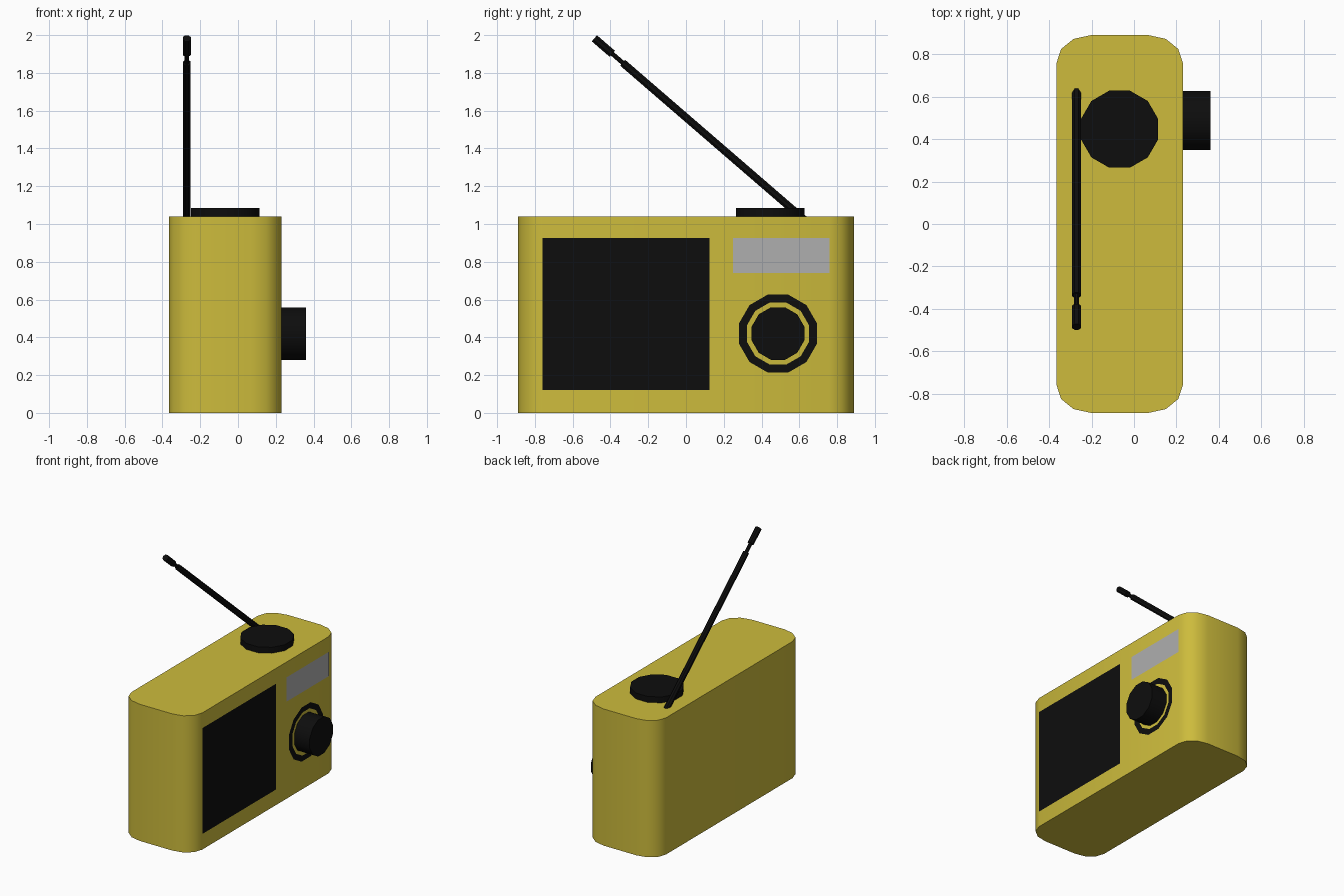
import bpy, bmesh
from math import pi, sin, cos, radians
from mathutils import Vector

if "Cube" in bpy.data.objects:
    bpy.data.objects.remove(bpy.data.objects["Cube"])


def material(name, rgb):
    m = bpy.data.materials.new(name)
    m.diffuse_color = (*rgb, 1)
    m.use_nodes = True
    m.node_tree.nodes["Principled BSDF"].inputs["Base Color"].default_value = m.diffuse_color
    return m


YELLOW = material("yellow_plastic", (0.61, 0.50, 0.045))
BLACK = material("black_plastic", (0.004, 0.004, 0.004))
SILVER = material("silver_panel", (0.43, 0.43, 0.43))


def finish(name, bm, mat, smooth=True):
    bmesh.ops.recalc_face_normals(bm, faces=bm.faces)
    mesh = bpy.data.meshes.new(name)
    bm.to_mesh(mesh)
    bm.free()
    ob = bpy.data.objects.new(name, mesh)
    bpy.context.collection.objects.link(ob)
    mesh.materials.append(mat)
    if smooth:
        bpy.ops.object.select_all(action='DESELECT')
        ob.select_set(True)
        bpy.context.view_layer.objects.active = ob
        bpy.ops.object.shade_smooth_by_angle(angle=radians(40))
    return ob


def extrude(name, outline, depth, mat):
    """Solid from a closed outline pushed along a vector."""
    bm = bmesh.new()
    face = bm.faces.new([bm.verts.new(p) for p in outline])
    new = bmesh.ops.extrude_face_region(bm, geom=[face], use_keep_orig=True)["geom"]
    bmesh.ops.translate(bm, vec=depth,
                        verts=[g for g in new if isinstance(g, bmesh.types.BMVert)])
    return finish(name, bm, mat)


def rod(name, a, b, radius, sides=8):
    """Cylinder between two points."""
    a, b = Vector(a), Vector(b)
    q = (b - a).to_track_quat('Z', 'Y')
    pts = [a + q @ Vector((radius * cos(2 * pi * (i + .5) / sides),
                           radius * sin(2 * pi * (i + .5) / sides), 0)) for i in range(sides)]
    return extrude(name, pts, b - a, BLACK)


def circle(radius, sides=12):
    return [(radius * cos(2 * pi * (i + .5) / sides),
             radius * sin(2 * pi * (i + .5) / sides)) for i in range(sides)]


def panel(name, y0, y1, z0, z1, mat):
    bm = bmesh.new()
    bm.faces.new([bm.verts.new((FRONT + 0.002, y, z))
                  for y, z in ((y0, z0), (y1, z0), (y1, z1), (y0, z1))])
    ob = finish(name, bm, mat, False)
    if ob.data.polygons[0].normal.x < 0:
        ob.data.flip_normals()


# Body with rounded vertical corners
BACK, FRONT, HALF_Y, TOP = -0.365, 0.23, 0.89, 1.04
RX, RY = 0.16, 0.13
corners = [(FRONT - RX, HALF_Y - RY), (BACK + RX, HALF_Y - RY),
           (BACK + RX, RY - HALF_Y), (FRONT - RX, RY - HALF_Y)]
outline = []
for c, (cx, cy) in enumerate(corners):
    for s in range(4):
        a = c * pi / 2 + s * pi / 6
        outline.append((cx + RX * cos(a), cy + RY * sin(a), 0))
extrude("radio_body", outline, Vector((0, 0, TOP)), YELLOW)

# Speaker and display panels
panel("speaker_panel", -0.76, 0.125, 0.12, 0.925, BLACK)
panel("display_panel", 0.25, 0.76, 0.74, 0.925, SILVER)

# Tuning knob and the flat ring around it
KY, KZ = 0.487, 0.42
extrude("tuning_knob", [(FRONT, KY + u, KZ + v) for u, v in circle(0.144)],
        Vector((0.13, 0, 0)), BLACK)
bm = bmesh.new()
rings = [[bm.verts.new((FRONT + 0.002, KY + u, KZ + v)) for u, v in circle(r)]
         for r in (0.17, 0.213)]
for i in range(12):
    j = (i + 1) % 12
    bm.faces.new((rings[0][i], rings[1][i], rings[1][j], rings[0][j]))
ring = finish("tuning_ring", bm, BLACK, False)
if ring.data.polygons[0].normal.x < 0:
    ring.data.flip_normals()

# Dial on top
extrude("top_dial", [(-0.068 + u, 0.447 + v, TOP) for u, v in circle(0.188)],
        Vector((0, 0, 0.045)), BLACK)

# Slanted antenna: rod, thin neck and tip
AX = -0.271
start, end = Vector((AX, 0.63, 1.02)), Vector((AX, -0.485, 1.983))
along = lambda t: start.lerp(end, t)
rod("antenna_rod", start, along(0.866), 0.022)
rod("antenna_neck", along(0.86), along(0.92), 0.013)
rod("antenna_tip", along(0.915), end, 0.023)
